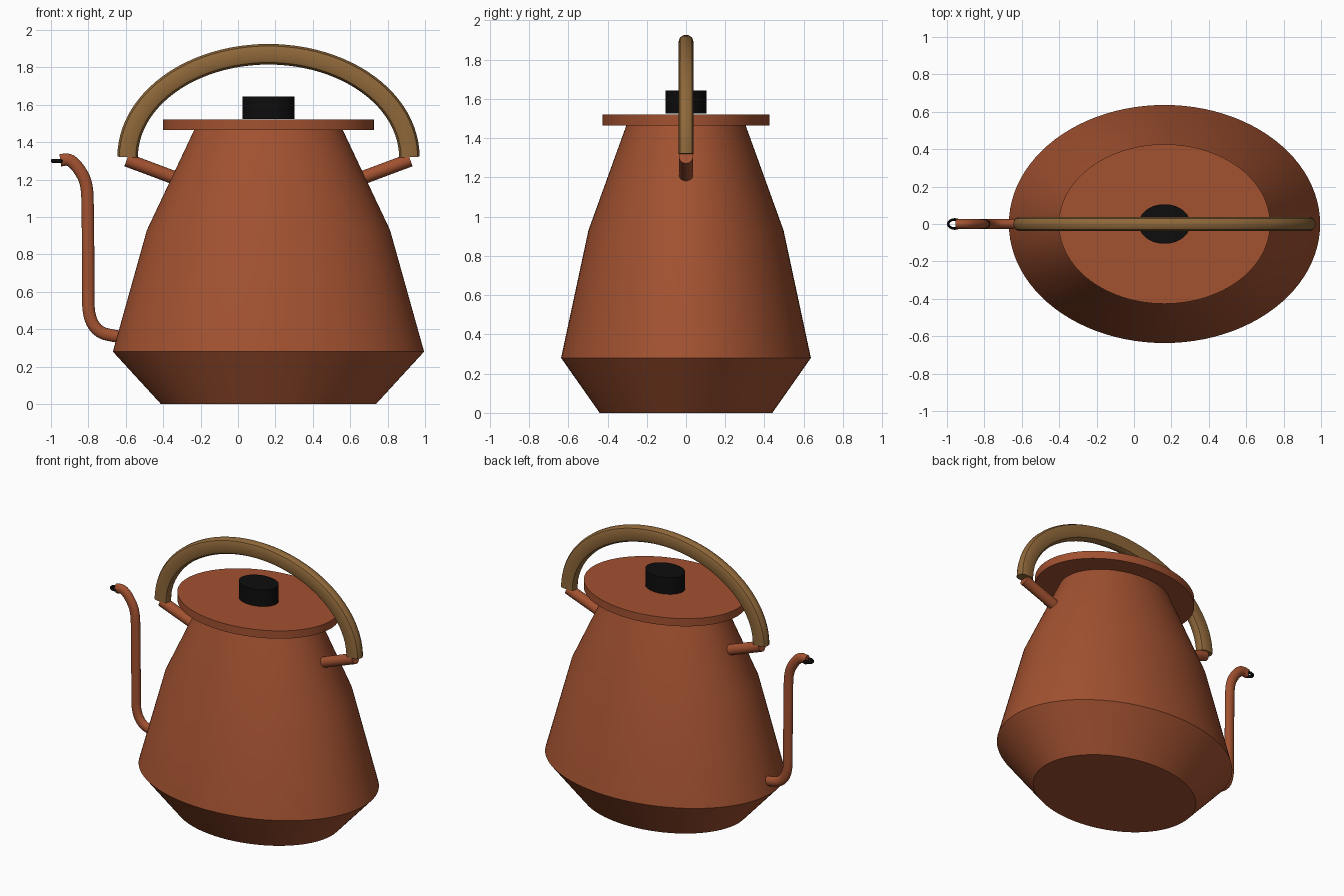
import bpy, bmesh, math
from mathutils import Vector

if "Cube" in bpy.data.objects:
    bpy.data.objects.remove(bpy.data.objects["Cube"], do_unlink=True)

CX = 0.163      # the vessel axis
SQUASH = 0.765  # depth of the oval plan relative to its width


def material(name, rgb):
    m = bpy.data.materials.new(name)
    m.use_nodes = True
    m.diffuse_color = (*rgb, 1)
    bsdf = m.node_tree.nodes["Principled BSDF"]
    bsdf.inputs["Base Color"].default_value = (*rgb, 1)
    bsdf.inputs["Roughness"].default_value = 0.6
    return m


RUST = material("rust enamel", (0.36, 0.083, 0.03))
WOOD = material("brown wood", (0.275, 0.138, 0.042))
BLACK = material("black", (0.004, 0.004, 0.004))


def skin(name, rings, mat, loop=False):
    """Bridge equal rings of points into a tube, capped unless it is a loop."""
    bm = bmesh.new()
    rows = [[bm.verts.new(p) for p in ring] for ring in rings]
    n = len(rows[0])
    pairs = list(zip(rows, rows[1:]))
    if loop:
        pairs.append((rows[-1], rows[0]))
    else:
        bm.faces.new(rows[0])
        bm.faces.new(rows[-1])
    for a, b in pairs:
        for i in range(n):
            j = (i + 1) % n
            bm.faces.new((a[i], a[j], b[j], b[i]))
    bmesh.ops.recalc_face_normals(bm, faces=bm.faces)
    mesh = bpy.data.meshes.new(name)
    bm.to_mesh(mesh)
    bm.free()
    mesh.materials.append(mat)
    obj = bpy.data.objects.new(name, mesh)
    bpy.context.collection.objects.link(obj)
    bpy.ops.object.select_all(action="DESELECT")
    bpy.context.view_layer.objects.active = obj
    obj.select_set(True)
    bpy.ops.object.shade_smooth_by_angle(angle=math.radians(32))
    return obj


def circle(n, rx=1.0, ry=1.0):
    return [(rx * math.cos(math.tau * i / n), ry * math.sin(math.tau * i / n))
            for i in range(n)]


def oval_lathe(name, profile, mat, squash=SQUASH):
    """Stack oval rings from (half width, height) pairs."""
    return skin(name, [[(CX + r * c, r * squash * s, z) for c, s in circle(96)]
                       for r, z in profile], mat)


def sweep(name, path, section, mat):
    """Carry a (radial, depth) section along an (x, z) path."""
    pts = [Vector((x, 0, z)) for x, z in path]
    rings = []
    for i, p in enumerate(pts):
        t = (pts[min(i + 1, len(pts) - 1)] - pts[max(i - 1, 0)]).normalized()
        normal = Vector((-t.z, 0, t.x))
        rings.append([p + normal * u + Vector((0, v, 0)) for u, v in section])
    return skin(name, rings, mat)


def soften(path, rounds=2):
    """Round a polyline by repeated corner cutting."""
    for _ in range(rounds):
        pts = [Vector(p) for p in path]
        cut = [pts[0]]
        for a, b in zip(pts, pts[1:]):
            cut += [a.lerp(b, 0.25), a.lerp(b, 0.75)]
        path = cut + [pts[-1]]
    return path


# Vessel, lid and knob
oval_lathe("kettle_body", [(0.575, 0), (0.832, 0.28), (0.65, 0.93), (0.395, 1.47)], RUST)
oval_lathe("lid", [(0.565, 1.465), (0.565, 1.52)], RUST, 0.755)
oval_lathe("lid_knob", [(0.138, 1.525), (0.138, 1.643)], BLACK, 0.765)

# Arched handle with flat cheeks and rounded edges
half = [(0.026, 0.037), (0.044, 0.03), (0.055, 0.011)]
section = half + [(u, -v) for u, v in reversed(half)]
section += [(-u, -v) for u, v in half] + [(-u, v) for u, v in reversed(half)]
arch = []
for i in range(49):
    a = math.pi * i / 48
    arch.append((CX - 0.753 * math.cos(a), 1.32 + 0.55 * math.sin(a)))
sweep("handle", arch, section, WOOD)

# Pegs joining the handle to the vessel
for side, name in ((1, "left_handle_peg"), (-1, "right_handle_peg")):
    sweep(name, [(CX + side * 0.45, 1.19), (CX + side * 0.758, 1.305)],
          circle(20, 0.036, 0.036), RUST)

# Gooseneck spout
spout = [(-0.57, 0.355), (-0.66, 0.362), (-0.75, 0.385), (-0.8, 0.47), (-0.8, 0.62),
         (-0.803, 1.05), (-0.808, 1.18), (-0.85, 1.26), (-0.9, 1.31), (-0.95, 1.303)]
sweep("spout", soften(spout), circle(20, 0.033, 0.026), RUST)

# Thin ring at the spout tip
ring = []
for c, s in circle(32):
    ring.append([(-0.958 + (0.035 + 0.007 * u) * c, (0.024 + 0.007 * u) * s, 1.3 + 0.011 * v)
                 for u, v in circle(10)])
skin("spout_tip_ring", ring, BLACK, loop=True)
